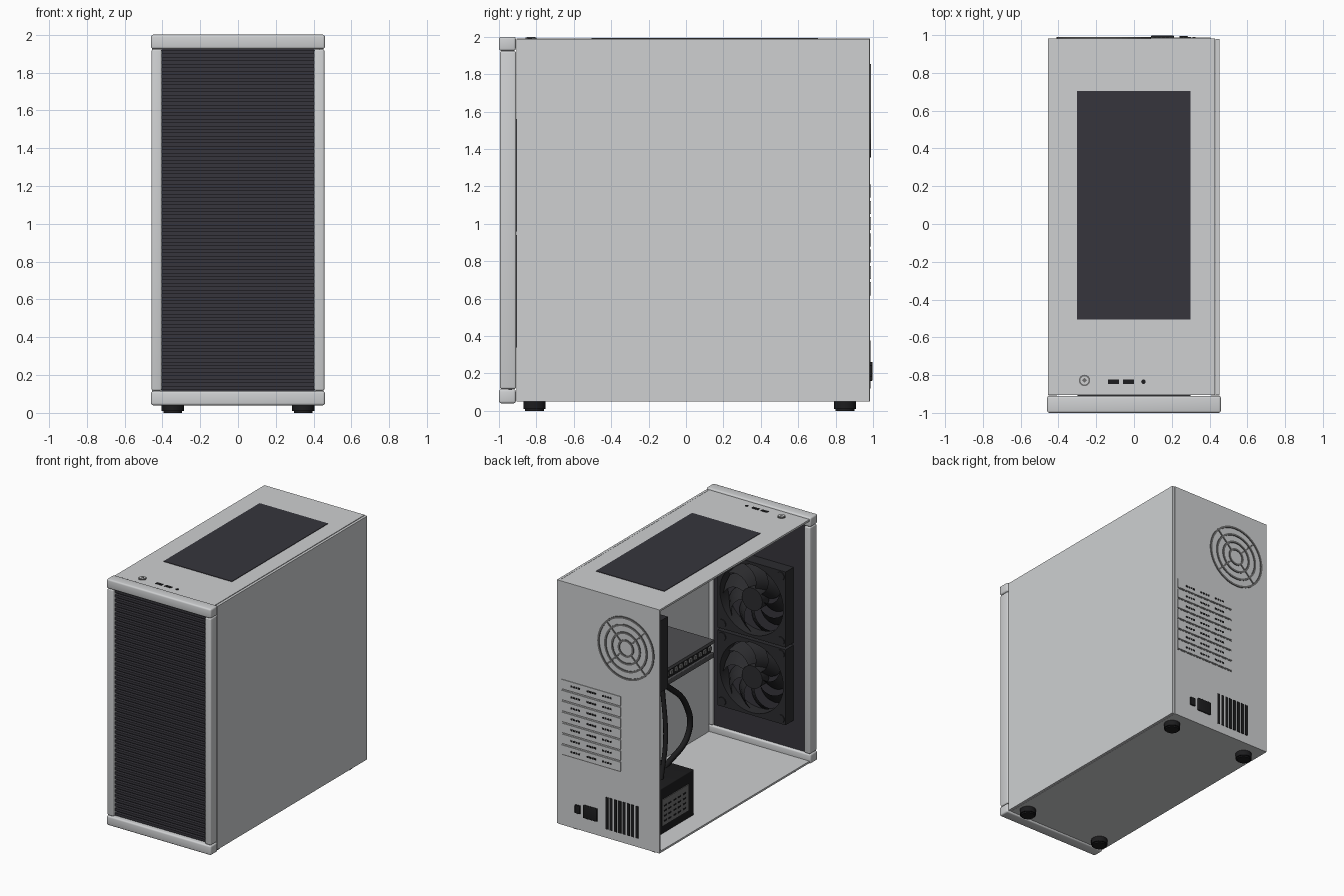
import bpy, bmesh
from math import sin, cos, pi, radians
from mathutils import Matrix, Vector

cube = bpy.data.objects.get("Cube")
if cube:
    bpy.data.objects.remove(cube, do_unlink=True)


def material(name, r, g, b):
    m = bpy.data.materials.new(name)
    m.use_nodes = True
    m.diffuse_color = (r, g, b, 1)
    m.node_tree.nodes["Principled BSDF"].inputs["Base Color"].default_value = (r, g, b, 1)
    return m


SILVER = material("silver paint", 0.62, 0.63, 0.64)
MESH = material("dark mesh", 0.037, 0.036, 0.045)
BLACK = material("black plastic", 0.012, 0.012, 0.013)
FAN = material("fan charcoal", 0.025, 0.025, 0.028)
STEEL = material("grille steel", 0.16, 0.16, 0.16)
CARD = material("card grey", 0.08, 0.08, 0.085)

FACE_BACK = Matrix.Rotation(radians(-90), 4, 'X')  # local z -> +y


def finish(name, bm, mat, smooth=False):
    bmesh.ops.recalc_face_normals(bm, faces=bm.faces)
    me = bpy.data.meshes.new(name)
    bm.to_mesh(me)
    bm.free()
    me.materials.append(mat)
    ob = bpy.data.objects.new(name, me)
    bpy.context.collection.objects.link(ob)
    if smooth:
        bpy.ops.object.select_all(action='DESELECT')
        ob.select_set(True)
        bpy.context.view_layer.objects.active = ob
        bpy.ops.object.shade_smooth_by_angle(angle=radians(35))
    return ob


def add_box(bm, x, y, z):
    """Box from (low, high) ranges."""
    lo, hi = Vector((x[0], y[0], z[0])), Vector((x[1], y[1], z[1]))
    m = Matrix.Translation((lo + hi) / 2) @ Matrix.Diagonal((*(hi - lo), 1))
    bmesh.ops.create_cube(bm, size=1, matrix=m)


def box(name, x, y, z, mat, bevel=0):
    bm = bmesh.new()
    add_box(bm, x, y, z)
    if bevel:
        bmesh.ops.bevel(bm, geom=bm.edges[:], offset=bevel, segments=3,
                        profile=0.5, affect='EDGES')
    return finish(name, bm, mat, bevel > 0)


def boxes(name, ranges, mat):
    bm = bmesh.new()
    for r in ranges:
        add_box(bm, *r)
    return finish(name, bm, mat)


def add_cylinder(bm, r, depth, matrix, segments=32):
    bmesh.ops.create_cone(bm, cap_ends=True, segments=segments, radius1=r,
                          radius2=r, depth=depth, matrix=matrix)


def add_ring(bm, inner, outer, depth, matrix, square=False, n=48):
    """Flat ring; a square one has a round hole."""
    loops = []
    for r, z, sq in ((inner, 0, 0), (outer, 0, square), (outer, depth, square), (inner, depth, 0)):
        loop = []
        for i in range(n):
            a = 2 * pi * i / n
            k = r / max(abs(cos(a)), abs(sin(a))) if sq else r
            loop.append(bm.verts.new(matrix @ Vector((k * cos(a), k * sin(a), z))))
        loops.append(loop)
    for a, b in zip(loops, loops[1:] + loops[:1]):
        for i in range(n):
            j = (i + 1) % n
            bm.faces.new((a[i], a[j], b[j], b[i]))


def fan(name, x, y, z, size, depth=0.1):
    m = Matrix.Translation((x, y, z)) @ FACE_BACK
    h = size / 2
    bm = bmesh.new()
    add_ring(bm, h * 0.93, h, depth, m, square=True)
    # Corner pads with screw bosses
    for sx in (-1, 1):
        for sy in (-1, 1):
            c = m @ Matrix.Translation((sx * h * 0.86, sy * h * 0.86, depth / 2))
            add_cylinder(bm, h * 0.11, depth * 1.15, c, 16)
    finish(name + "_frame", bm, FAN, True)
    # Hub and swept blades
    bm = bmesh.new()
    add_cylinder(bm, h * 0.3, depth * 0.85, m @ Matrix.Translation((0, 0, depth * 0.5)))
    steps = 6
    for blade in range(9):
        rows = []
        for s in range(steps + 1):
            t = s / steps
            r = h * (0.28 + 0.61 * t)
            a = 2 * pi * blade / 9 + 0.55 * t * t
            w = 0.3 - 0.04 * t
            rows.append([bm.verts.new(m @ Vector((r * cos(a + d * w), r * sin(a + d * w),
                         depth * (0.5 + 0.32 * d)))) for d in (-1, 0, 1)])
        for p, q in zip(rows, rows[1:]):
            for k in range(2):
                bm.faces.new((p[k], p[k + 1], q[k + 1], q[k]))
    finish(name + "_rotor", bm, FAN, True)


def cable(name, points, radius):
    cu = bpy.data.curves.new(name, 'CURVE')
    cu.dimensions = '3D'
    cu.bevel_depth = radius
    cu.bevel_resolution = 2
    sp = cu.splines.new('BEZIER')
    sp.bezier_points.add(len(points) - 1)
    for bp, co in zip(sp.bezier_points, points):
        bp.co = co
        bp.handle_left_type = bp.handle_right_type = 'AUTO'
    cu.materials.append(BLACK)
    bpy.context.collection.objects.link(bpy.data.objects.new(name, cu))


# Case shell, open on the -x side
Y = (-0.905, 0.98)
box("side_panel", (0.432, 0.452), Y, (0.05, 1.988), SILVER)
box("top_panel", (-0.455, 0.428), Y, (1.975, 1.99), SILVER)
box("floor_panel", (-0.455, 0.43), Y, (0.05, 0.065), SILVER)
box("back_panel", (-0.455, 0.43), (0.968, 0.983), (0.05, 1.99), SILVER)

# Front frame
F = (-1.0, -0.91)
box("front_top_bar", (-0.46, 0.46), F, (1.925, 2.0), SILVER, 0.012)
box("front_bottom_bar", (-0.46, 0.46), F, (0.04, 0.115), SILVER, 0.012)
for side, s in (("left", 1), ("right", -1)):
    box("front_post_" + side, sorted((s * 0.403, s * 0.457)), (-0.995, -0.908),
        (0.117, 1.923), SILVER, 0.01)

# Louvred front intake
box("front_mesh_backing", (-0.405, 0.405), (-0.95, -0.93), (0.11, 1.93), MESH)
pitch = 1.81 / 50
boxes("front_slats", [((-0.404, 0.404), (-0.975, -0.949),
      (0.123 + i * pitch, 0.143 + i * pitch)) for i in range(50)], MESH)

# Top mesh and controls
box("top_mesh", (-0.303, 0.3), (-0.505, 0.705), (1.988, 1.994), MESH)
bm = bmesh.new()
add_ring(bm, 0.022, 0.03, 0.006, Matrix.Translation((-0.262, -0.828, 1.989)))
finish("power_button_ring", bm, STEEL, True)
bm = bmesh.new()
add_cylinder(bm, 0.022, 0.012, Matrix.Translation((-0.262, -0.828, 1.992)))
finish("power_button", bm, SILVER, True)
bm = bmesh.new()
add_cylinder(bm, 0.013, 0.004, Matrix.Translation((-0.262, -0.828, 1.998)), 4)
finish("power_button_mark", bm, STEEL)
boxes("usb_ports", [((x, x + 0.057), (-0.847, -0.823), (1.988, 1.993))
                    for x in (-0.137, -0.057)], BLACK)
bm = bmesh.new()
add_cylinder(bm, 0.012, 0.006, Matrix.Translation((0.05, -0.835, 1.99)), 16)
finish("audio_port", bm, BLACK, True)

# Feet
for i, (x, y) in enumerate([(x, y) for x in (-0.345, 0.345) for y in (-0.81, 0.85)]):
    bm = bmesh.new()
    add_cylinder(bm, 0.06, 0.052, Matrix.Translation((x, y, 0.026)))
    rim = [e for e in bm.edges if all(v.co.z < 0.01 for v in e.verts)]
    bmesh.ops.bevel(bm, geom=rim, offset=0.01, segments=2, affect='EDGES')
    finish(f"foot_{i + 1}", bm, BLACK, True)

# Rear fan grille
gm = Matrix.Translation((-0.16, 0.982, 1.605)) @ FACE_BACK
bm = bmesh.new()
for r in (0.25, 0.19, 0.13, 0.07):
    add_ring(bm, r - 0.016, r, 0.007, gm)
for a in range(4):
    spoke = gm @ Matrix.Rotation(pi / 4 + a * pi / 2, 4, 'Z') @ Matrix.Translation((0.15, 0, 0.003))
    bmesh.ops.create_cube(bm, size=1, matrix=spoke @ Matrix.Diagonal((0.19, 0.012, 0.006, 1)))
finish("rear_fan_grille", bm, STEEL)

# Expansion slot covers with three groups of perforations
slots = [1.175 - i * 0.087 for i in range(7)]
boxes("slot_covers", [((-0.115, 0.405), (0.982, 0.988), (z - 0.035, z + 0.035))
                      for z in slots], SILVER)
boxes("slot_gaps", [((-0.115, 0.405), (0.982, 0.985), (z - 0.045, z - 0.035))
                    for z in slots], STEEL)
boxes("slot_perforations", [((x, x + 0.016), (0.985, 0.99), (z - 0.007, z + 0.007))
      for z in slots for g in (0.005, 0.145, 0.285) for x in
      (g - 0.042, g - 0.02, g + 0.002, g + 0.024)], BLACK)

# Power inlet, switch and vent
box("power_socket", (0.09, 0.212), (0.98, 0.998), (0.16, 0.262), BLACK, 0.006)
box("power_switch", (0.24, 0.285), (0.98, 0.996), (0.18, 0.245), BLACK, 0.004)
boxes("power_vent", [((-0.27 + i * 0.038, -0.246 + i * 0.038), (0.982, 0.987),
                      (0.12, 0.375)) for i in range(8)], BLACK)

# Power supply with label plate
box("power_supply", (-0.3, 0.3), (0.33, 0.967), (0.066, 0.43), BLACK, 0.006)
box("power_supply_label", (-0.306, -0.299), (0.4, 0.73), (0.13, 0.34), STEEL)
boxes("label_dashes", [((-0.308, -0.305), (y, y + 0.035), (z, z + 0.012))
      for y in (0.44, 0.5, 0.56, 0.62, 0.68) for z in (0.16, 0.2, 0.24, 0.28)], BLACK)

# Fans
fan("front_fan_upper", 0, -0.925, 1.26, 0.6)
fan("front_fan_lower", 0, -0.925, 0.64, 0.6)
fan("rear_fan", -0.16, 0.865, 1.605, 0.57)

# Mainboard and graphics card
box("mainboard", (0.405, 0.425), (-0.02, 0.93), (0.55, 1.85), BLACK)
C = (-0.215, 0.965)
box("card_backplate", (-0.1, 0.405), C, (1.175, 1.2), CARD)
box("card_core", (-0.08, 0.4), (-0.2, 0.965), (1.09, 1.176), BLACK)
box("card_shroud", (-0.1, 0.4), C, (1.06, 1.1), CARD, 0.005)
boxes("card_fins", [((-0.095, -0.079), (y, y + 0.03), (1.125, 1.155))
      for y in [-0.19 + i * 0.06 for i in range(19)]], STEEL)

# Cables
cable("card_cable", [(-0.1, 0.42, 0.42), (-0.12, 0.14, 0.6), (-0.12, 0.18, 0.85),
                     (-0.09, 0.4, 1.08)], 0.022)
cable("board_cable", [(-0.2, 0.6, 0.42), (-0.17, 0.5, 0.7), (-0.1, 0.44, 1.08)], 0.018)
